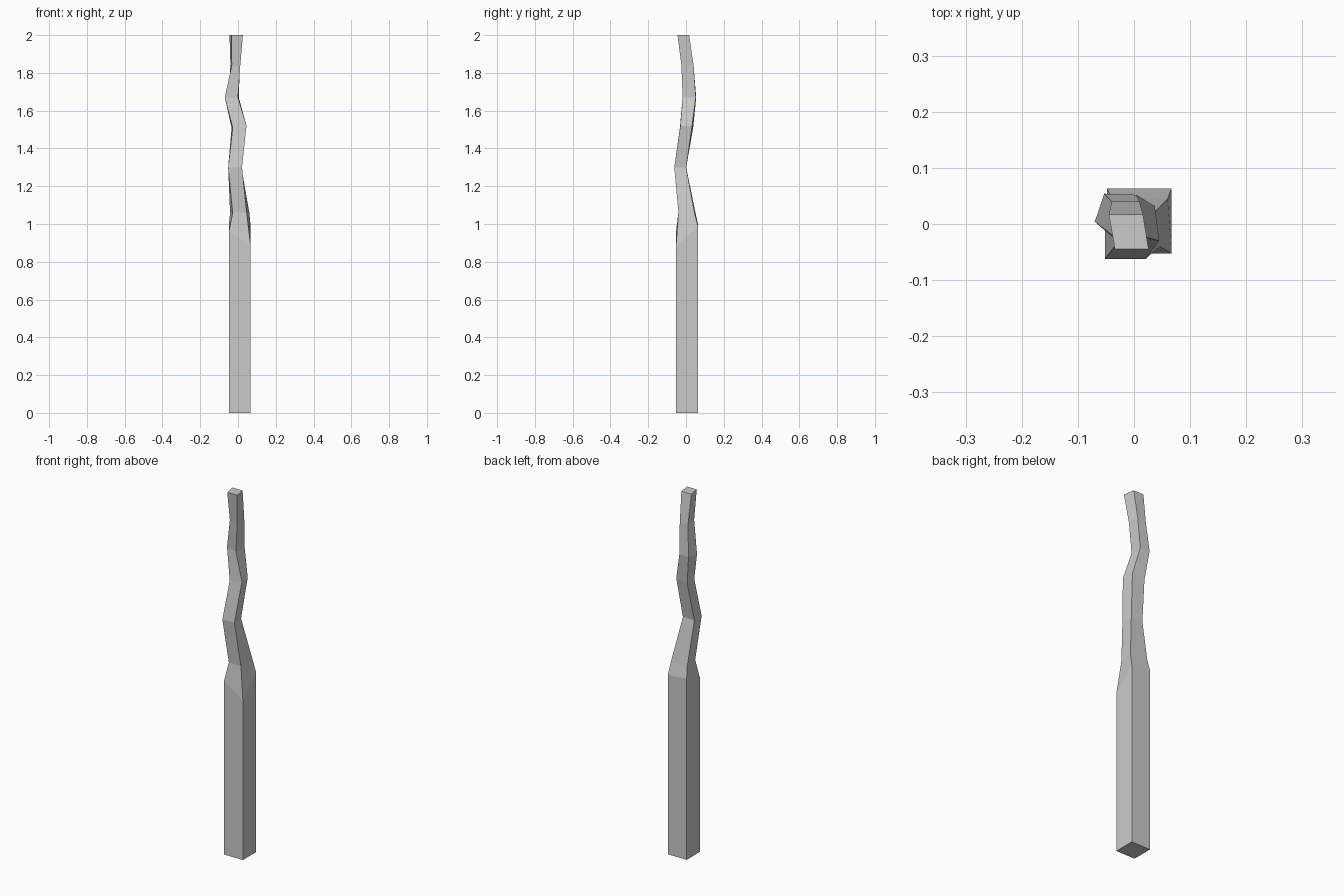
import bpy
import bmesh

# Square cross-sections up the shaft; corners: front-left, front-right, back-right, back-left
rings = [
    # straight handle
    [(-.048, -.053, 0), (.067, -.053, 0), (.067, .063, 0), (-.048, .063, 0)],
    [(-.048, -.053, .96), (.067, -.053, .88), (.067, .063, .99), (-.048, .063, 1.0)],
    # narrowing neck
    [(-.028, -.040, 1.06), (.046, -.040, 1.06), (.060, .045, 1.06), (-.042, .050, 1.06)],
    # crooked upper part
    [(-.052, -.062, 1.30), (.021, -.062, 1.30), (.018, .001, 1.30), (-.052, .001, 1.30)],
    [(-.028, -.032, 1.51), (.045, -.030, 1.52), (.037, .032, 1.52), (-.034, .038, 1.51)],
    [(-.070, .004, 1.67), (.000, -.018, 1.67), (.004, .052, 1.67), (-.053, .054, 1.67)],
    [(-.033, -.024, 1.84), (.012, -.024, 1.84), (.010, .040, 1.84), (-.040, .040, 1.84)],
    # flat tip
    [(-.034, -.045, 2), (.026, -.045, 2), (.016, .017, 2), (-.045, .017, 2)],
]

# Loft the sections and cap both ends
bm = bmesh.new()
loops = [[bm.verts.new(p) for p in ring] for ring in rings]
for low, high in zip(loops, loops[1:]):
    for i in range(4):
        j = (i + 1) % 4
        bm.faces.new((low[i], low[j], high[j], high[i]))
bm.faces.new(loops[0][::-1])
bm.faces.new(loops[-1])
bmesh.ops.recalc_face_normals(bm, faces=bm.faces)

mesh = bpy.data.meshes.new("crooked_staff")
bm.to_mesh(mesh)
bm.free()
staff = bpy.data.objects.new("crooked_staff", mesh)
bpy.context.collection.objects.link(staff)
